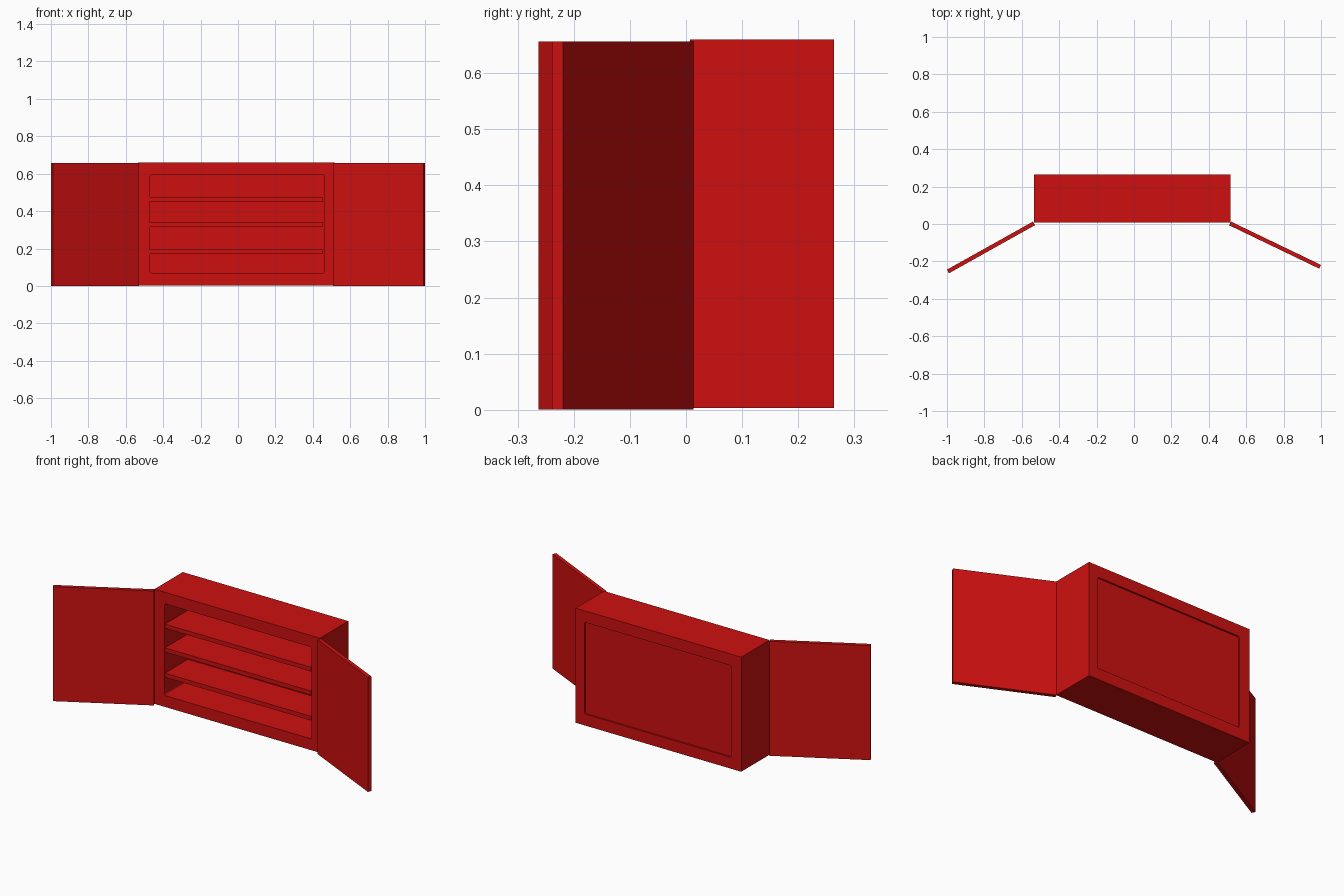
import bpy, bmesh, math
from mathutils import Matrix, Vector

cube = bpy.data.objects.get("Cube")
if cube:
    bpy.data.objects.remove(cube)

# Single red paint
red = bpy.data.materials.new("red_paint")
red.use_nodes = True
colour = (0.62, 0.005, 0.005, 1)
red.diffuse_color = colour
red.node_tree.nodes["Principled BSDF"].inputs["Base Color"].default_value = colour


def box(name, low, high, corner=0):
    """Box between two corners; corner rounds the edges that run along y."""
    low, high = Vector(low), Vector(high)
    bm = bmesh.new()
    bmesh.ops.create_cube(bm, size=1)
    bmesh.ops.transform(bm, verts=bm.verts, matrix=Matrix.Translation((low + high) / 2)
                        @ Matrix.Diagonal((*(high - low), 1)))
    if corner:
        edges = [e for e in bm.edges
                 if abs((e.verts[0].co - e.verts[1].co).normalized().y) > 0.9]
        bmesh.ops.bevel(bm, geom=edges, offset=corner, segments=3,
                        profile=0.5, affect='EDGES')
    mesh = bpy.data.meshes.new(name)
    bm.to_mesh(mesh)
    bm.free()
    mesh.materials.append(red)
    obj = bpy.data.objects.new(name, mesh)
    bpy.context.collection.objects.link(obj)
    return obj


# Cabinet frame, open right through from front to back
front, back = 0.007, 0.2635
frame = box("cabinet_frame", (-0.535, front, 0.003), (0.515, back, 0.66))
cutter = box("opening_cutter", (-0.47, -0.1, 0.068), (0.46, 0.4, 0.594), 0.01)
cutter.hide_render = True
cutter.hide_viewport = True
cut = frame.modifiers.new("opening", 'BOOLEAN')
cut.operation = 'DIFFERENCE'
cut.solver = 'EXACT'
cut.object = cutter

# Back panel, sunk slightly behind the rear rim
box("back_panel", (-0.475, 0.217, 0.063), (0.465, 0.254, 0.599))

# Shelves
for i, top in enumerate((0.195, 0.34, 0.476)):
    box(f"shelf_{i + 1}", (-0.472, front + 0.003, top - 0.024), (0.455, 0.22, top))

# Open doors, swung forward about their hinges
thick = 0.022
for name, side, hinge_x, length, angle in (("left_door", 1, 0.518, 0.535, 25.7),
                                           ("right_door", -1, -0.54, 0.527, 29.2)):
    low, high = sorted((0, side * length))
    door = box(name, (low, -thick, 0), (high, 0, 0.656))
    door.location = (hinge_x, 0.013, 0)
    door.rotation_euler.z = -side * math.radians(angle)
